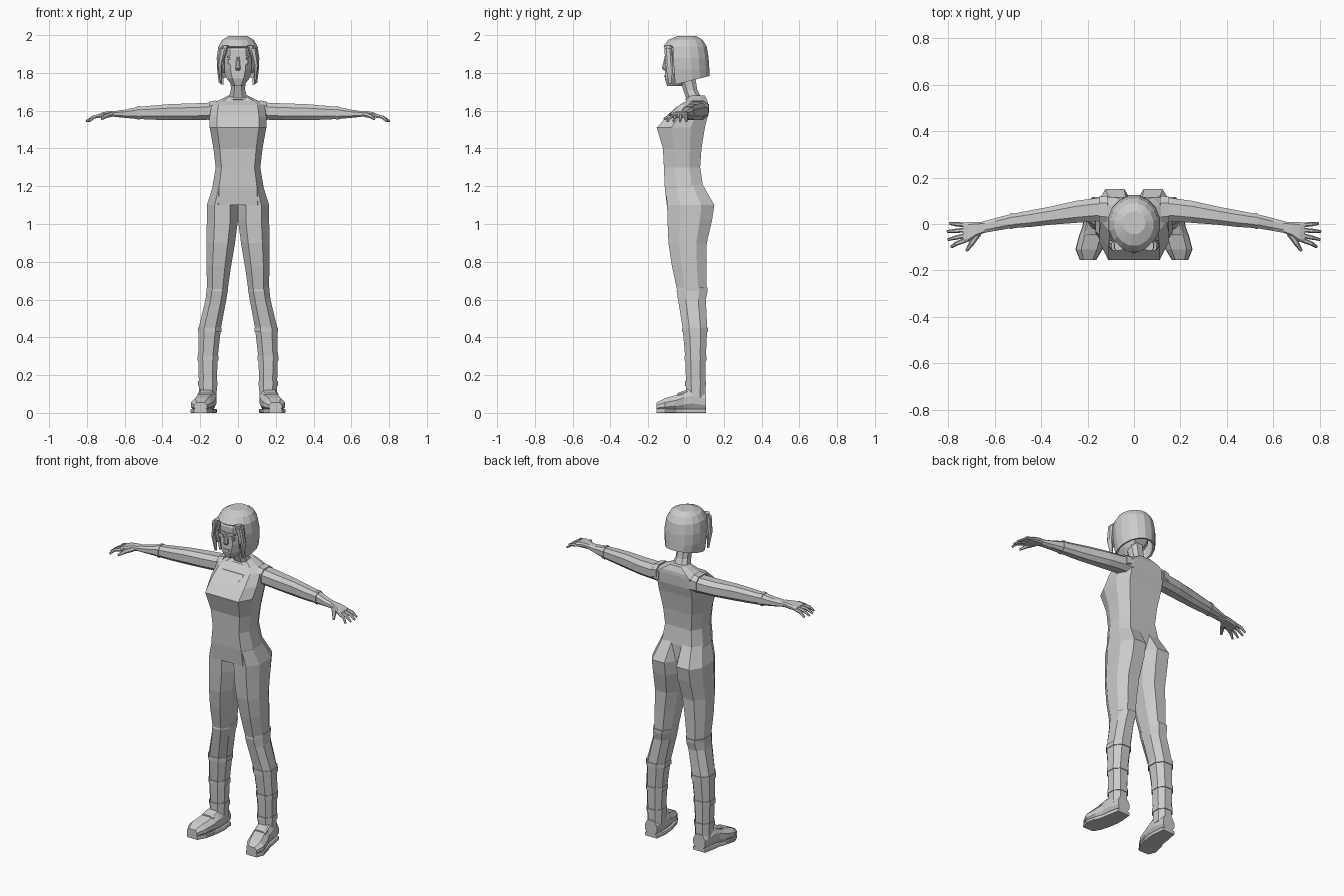
import bpy, bmesh, math
from mathutils import Vector

if "Cube" in bpy.data.objects:
    bpy.data.objects.remove(bpy.data.objects["Cube"])

GREY = bpy.data.materials.new("plain grey")
GREY.use_nodes = True
GREY.diffuse_color = (0.6, 0.6, 0.6, 1)
GREY.node_tree.nodes["Principled BSDF"].inputs["Base Color"].default_value = (0.6, 0.6, 0.6, 1)


def finish(name, bm, mirror=False):
    bmesh.ops.recalc_face_normals(bm, faces=bm.faces)
    mesh = bpy.data.meshes.new(name)
    bm.to_mesh(mesh)
    bm.free()
    mesh.materials.append(GREY)
    ob = bpy.data.objects.new(name, mesh)
    bpy.context.collection.objects.link(ob)
    if mirror:
        ob.modifiers.new("mirror", "MIRROR").use_mirror_merge = False
    return ob


def bridge(bm, rings, caps=True):
    n = len(rings[0])
    for a, b in zip(rings, rings[1:]):
        for i in range(n):
            bm.faces.new((a[i], a[(i + 1) % n], b[(i + 1) % n], b[i]))
    if caps:
        bm.faces.new(rings[0])
        bm.faces.new(rings[-1])


def loft(name, axis, rows, cu=0.55, cv=0.45, mirror=True, grow=0.0):
    """Eight-sided tube; each row is (position on axis, u0, u1, v0, v1)."""
    bm = bmesh.new()
    unit = [(1, -cv), (1, cv), (cu, 1), (-cu, 1), (-1, cv), (-1, -cv), (-cu, -1), (cu, -1)]
    rings = []
    for p, u0, u1, v0, v1 in rows:
        ring = []
        for u, v in unit:
            co = [(u0 + u1) / 2 + u * ((u1 - u0) / 2 + grow),
                  (v0 + v1) / 2 + v * ((v1 - v0) / 2 + grow)]
            co.insert("xyz".index(axis), p)
            ring.append(bm.verts.new(co))
        rings.append(ring)
    bridge(bm, rings)
    return finish(name, bm, mirror)


def stick(name, points, radii, sides=6, flat=1.0):
    """Tapered tube through points, for fingers."""
    bm = bmesh.new()
    rings = []
    pts = [Vector(p) for p in points]
    for i, (p, r) in enumerate(zip(pts, radii)):
        d = (pts[min(i + 1, len(pts) - 1)] - pts[max(i - 1, 0)]).normalized()
        a = d.cross(Vector((0, 0, 1))).normalized()
        b = d.cross(a)
        rings.append([bm.verts.new(p + r * (a * math.cos(t) + b * math.sin(t) * flat))
                      for t in (math.tau * k / sides for k in range(sides))])
    bridge(bm, rings)
    return finish(name, bm, True)


def plate(name, outline, depth, mirror=False):
    """Thin panel from an outline, pushed back along y."""
    bm = bmesh.new()
    front = [bm.verts.new(p) for p in outline]
    back = [bm.verts.new((x, y + depth, z)) for x, y, z in outline]
    bridge(bm, [front, back])
    return finish(name, bm, mirror)


def rows_at(rows, z):
    """Interpolated section of a loft at height z."""
    for a, b in zip(rows, rows[1:]):
        if a[0] >= z >= b[0]:
            t = (a[0] - z) / (a[0] - b[0])
            return tuple(p + (q - p) * t for p, q in zip(a, b))


# Torso and neck
loft("torso", "z", [
    (1.68, -.05, .05, .02, .10), (1.65, -.11, .11, .0, .115), (1.63, -.14, .14, -.035, .117),
    (1.57, -.15, .15, -.10, .115), (1.51, -.15, .15, -.155, .10), (1.40, -.13, .13, -.122, .082),
    (1.30, -.118, .118, -.117, .075), (1.20, -.135, .135, -.113, .09),
    (1.10, -.14, .14, -.102, .09)], .74, .4, False)
loft("neck", "z", [(1.80, -.04, .04, -.045, .045), (1.71, -.038, .038, -.015, .06),
                   (1.64, -.055, .055, .01, .095)], .5, .5, False)
loft("collar", "z", [(1.675, -.052, .052, .005, .098), (1.66, -.065, .065, -.005, .108)],
     .5, .5, False)

# Scooped neckline lying on the sloping chest
scoop = []
for k in range(13):
    t = math.pi * k / 12
    z = 1.622 - .052 * math.sin(t)
    scoop.append((.072 * math.cos(t), -.035 - (1.63 - z) * 1.083 - .004, z))
plate("neckline", scoop, .008)

# Legs: trousers from hip to knee, boots below
loft("trouser_leg", "z", [
    (1.21, .002, .13, -.108, .088), (1.10, .0, .165, -.10, .15), (1.02, .0, .165, -.098, .138),
    (.90, .016, .167, -.093, .11), (.78, .036, .167, -.075, .108),
    (.64, .056, .163, -.045, .108)], .5, .45)
boot = [(.665, .052, .168, -.045, .115), (.645, .054, .167, -.05, .115), (.60, .062, .172, -.042, .105),
        (.45, .09, .208, -.018, .112), (.29, .108, .211, -.004, .105),
        (.16, .112, .207, .0, .102), (.07, .113, .207, .0, .102)]
loft("boot_shaft", "z", boot, .5, .45)
for i, z in enumerate((.44, .29, .155)):
    sec = rows_at(boot, z)
    loft(f"boot_strap_{i + 1}", "z", [(z + .013,) + sec[1:], (z - .013,) + sec[1:]],
         .5, .45, grow=.004)

# Shoes
shoe = [(.105, .122, .2, .012, .10), (.03, .113, .215, .012, .13), (-.01, .116, .22, .01, .115),
        (-.05, .122, .235, .008, .095), (-.11, .138, .25, .008, .078), (-.155, .165, .232, .012, .055)]
loft("shoe", "y", shoe, .6, .35)
loft("shoe_sole", "y", [(y, a - .002, b + .002, .0, .02) for y, a, b, c, d in shoe], .95, .6)
loft("shoe_flap", "y", [(.01, .13, .205, .09, .125), (-.045, .138, .215, .075, .105)], .6, .4)

# Arms
arm = [(.10, .0, .118, 1.55, 1.645), (.16, .012, .112, 1.552, 1.642), (.25, .005, .10, 1.55, 1.638),
       (.36, -.003, .075, 1.55, 1.635), (.44, -.012, .06, 1.552, 1.628), (.53, -.018, .043, 1.556, 1.62),
       (.60, -.03, .025, 1.562, 1.605), (.655, -.04, .01, 1.568, 1.597)]
loft("arm", "x", arm, .5, .5)
loft("glove_cuff", "x", [(.52, -.017, .045, 1.555, 1.622), (.535, -.019, .042, 1.556, 1.62)],
     .5, .5, grow=.003)
loft("shoulder_cap", "x", [(.115, .0, .122, 1.57, 1.654), (.15, .005, .118, 1.56, 1.648)], .5, .5)

# Hands
loft("palm", "x", [(.645, -.038, .008, 1.57, 1.598), (.68, -.052, .008, 1.568, 1.598),
                   (.715, -.078, .008, 1.564, 1.592), (.738, -.078, .006, 1.562, 1.582)], .75, .4)
for i, (y, tip) in enumerate(((-.004, .795), (-.026, .805), (-.049, .802), (-.069, .788))):
    lean = (i - .5) * -.012
    stick(f"finger_{i + 1}", [(.725, y, 1.574), (.765, y + lean / 2, 1.566), (tip, y + lean, 1.543)],
          (.0105, .0095, .006))
stick("thumb", [(.672, -.04, 1.58), (.70, -.082, 1.572), (.722, -.116, 1.556)], (.015, .012, .006))

# Head
loft("head", "z", [
    (1.97, -.06, .06, -.085, .07), (1.92, -.085, .085, -.108, .09), (1.87, -.085, .085, -.108, .09),
    (1.82, -.08, .08, -.11, .07), (1.77, -.06, .06, -.112, .03), (1.73, -.028, .028, -.10, -.02)],
     .5, .4, False)

# Nose: a narrow ridge widening downward
loft("nose", "z", [(1.885, -.008, .008, -.113, -.10), (1.825, -.013, .013, -.128, -.10),
                   (1.812, -.011, .011, -.116, -.10)], .4, .3, False)


def strip(name, x0, x1, z0, z1, y, mirror=True):
    return plate(name, [(x0, y, z0), (x1, y, z0), (x1, y, z1), (x0, y, z1)], .009, mirror)


strip("eye", .02, .052, 1.848, 1.87, -.113)
strip("pupil", .03, .042, 1.851, 1.868, -.115)
strip("eyebrow", .016, .056, 1.882, 1.889, -.113)
strip("mouth", -.02, .02, 1.778, 1.786, -.117, False)

# Hair: bobbed shell, open over the face, with a rim that slopes down to the front
bm = bmesh.new()
SIDES = 16
rings = []
for z, hx, y0, y1 in ((1.995, .05, -.045, .055), (1.975, .085, -.095, .09), (1.94, .106, -.122, .112),
                      (1.88, .115, -.122, .122), (1.82, .113, -.118, .126), (1.76, .104, -.11, .128)):
    ring = []
    for k in range(SIDES):
        a = math.tau * (k + .5) / SIDES
        x, y = hx * math.sin(a), (y0 + y1) / 2 - (y1 - y0) / 2 * math.cos(a)
        drop = (y - .03) * .25 if z < 1.8 else 0
        ring.append(bm.verts.new((x, y, z + drop)))
    rings.append(ring)
bridge(bm, rings, False)
bm.faces.new(rings[0])
gap = [f for f in bm.faces if f.calc_center_median().z < 1.935
       and f.calc_center_median().y < -.06 and abs(f.calc_center_median().x) < .085]
bmesh.ops.delete(bm, geom=gap, context="FACES")
hair = finish("hair", bm)
shell = hair.modifiers.new("thickness", "SOLIDIFY")
shell.thickness = .012

# Loose locks framing the face
for i, (x, top, low) in enumerate(((.078, 1.945, 1.80), (.092, 1.93, 1.745))):
    loft(f"front_lock_{i + 1}", "z", [
        (top, x - .03, x + .006, -.115, -.075), ((top + low) / 2, x - .006, x + .016, -.108, -.07),
        (low, x - .008, x + .002, -.092, -.075)], .5, .5)
